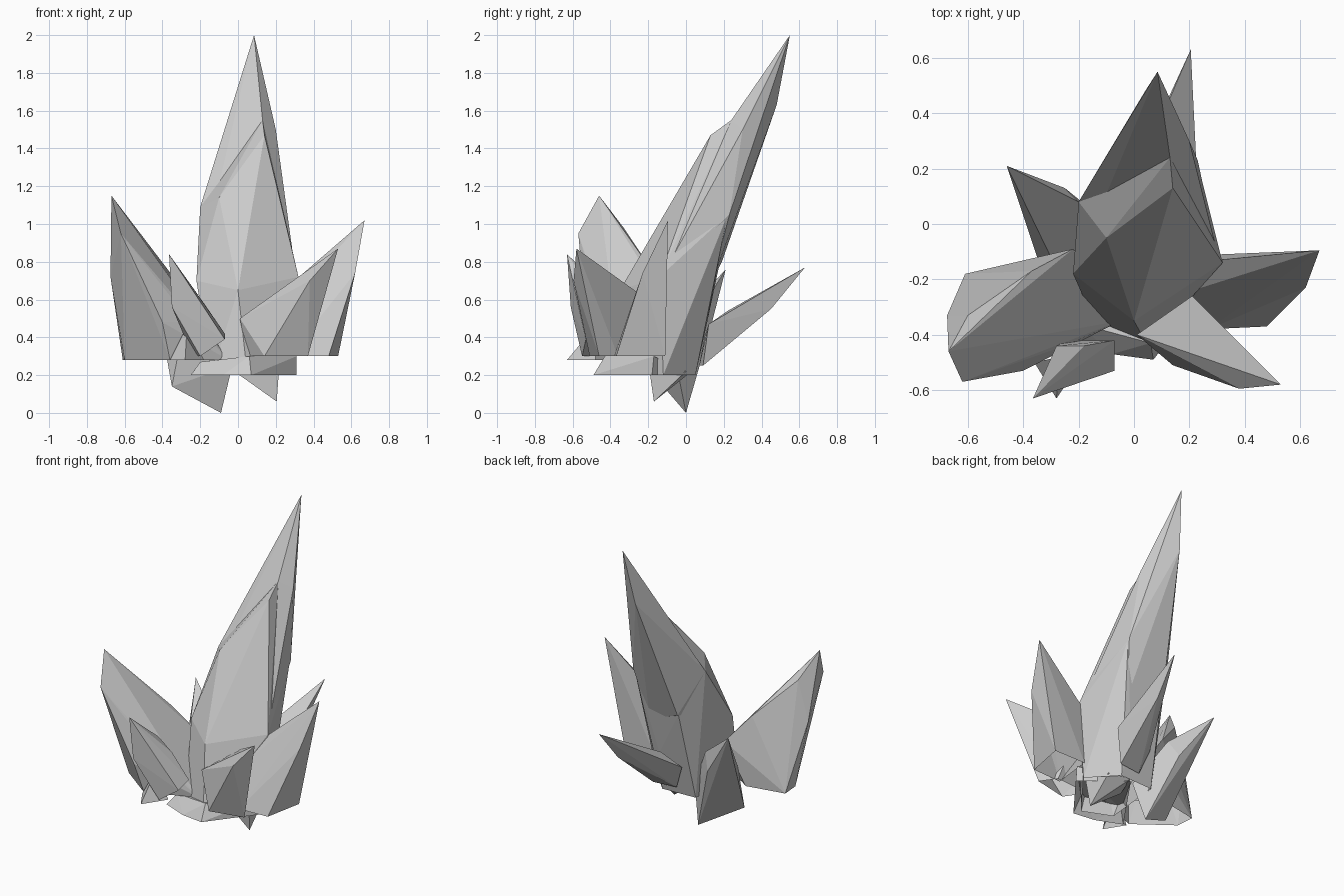
import bpy
import bmesh

# Remove only the default object
default_object = bpy.data.objects.get("Cube")
if default_object is not None:
    bpy.data.objects.remove(default_object, do_unlink=True)

# One plain stone colour for the whole cluster
stone = bpy.data.materials.new("light_grey_stone")
stone.use_nodes = True
stone_colour = (.6, .6, .6, 1)
stone.diffuse_color = stone_colour
for node in stone.node_tree.nodes:
    if node.type == "BSDF_PRINCIPLED":
        node.inputs["Base Color"].default_value = stone_colour


def crystal(name, tip, shoulders, foot_height, foot):
    """Faceted shell: a point, irregular shoulder corners and an open flat foot."""
    corners = [tip]
    corners.extend(shoulders)
    corners.extend((x, y, foot_height) for x, y in foot)

    shard = bmesh.new()
    for corner in corners:
        shard.verts.new(corner)
    hull = bmesh.ops.convex_hull(shard, input=shard.verts[:])

    # Drop corners swallowed by the hull and face everything outward
    inside = {item for item in hull["geom_interior"] + hull["geom_unused"]
              if isinstance(item, bmesh.types.BMVert)}
    bmesh.ops.delete(shard, geom=list(inside), context="VERTS")
    bmesh.ops.recalc_face_normals(shard, faces=shard.faces[:])

    # Open the flat foot
    soles = [face for face in shard.faces
             if all(abs(v.co.z - foot_height) < .001 for v in face.verts)]
    bmesh.ops.delete(shard, geom=soles, context="FACES")

    mesh = bpy.data.meshes.new(name)
    shard.to_mesh(mesh)
    shard.free()
    mesh.materials.append(stone)
    part = bpy.data.objects.new(name, mesh)
    bpy.context.collection.objects.link(part)


# Tall central spire, leaning backwards
crystal(
    "main_spire",
    tip=(.085, .55, 2),
    shoulders=[
        (.04, .48, 1.63), (.13, .24, 1.55), (.2, .3, 1.5),
        (-.2, .08, 1.09), (.23, .23, 1.05), (-.07, .19, .8),
    ],
    foot_height=.7,
    foot=[(.31, -.14), (-.22, -.18), (.17, .14)],
)

# Thick body in front of the spire, with a slanted cut top
crystal(
    "main_body",
    tip=(.13, .24, 1.55),
    shoulders=[
        (.14, .13, 1.47), (-.2, .08, 1.09), (-.1, -.05, 1.14),
        (.23, .22, 1.05), (.32, -.14, .72), (-.22, -.18, .7),
        (-.07, .18, .8), (0, -.35, .65), (.12, .11, .47),
    ],
    foot_height=.2,
    foot=[(.3, -.12), (.05, -.44), (-.14, -.36), (-.1, .04), (.14, .05)],
)

# Broad crystal on the negative x side
crystal(
    "broad_side_crystal",
    tip=(-.67, -.46, 1.15),
    shoulders=[
        (-.62, -.57, .95), (-.675, -.33, .72), (-.6, -.33, .98),
        (-.37, -.17, .74), (-.22, -.09, .56), (-.25, -.44, .48),
        (-.4, -.53, .48),
    ],
    foot_height=.28,
    foot=[(-.61, -.18), (-.35, -.13), (-.05, -.35), (-.36, -.48), (-.6, -.3)],
)

# Small spur at the foot of the broad crystal
crystal(
    "front_spur",
    tip=(-.27, -.48, .46),
    shoulders=[],
    foot_height=.28,
    foot=[(-.28, -.63), (-.36, -.5), (-.18, -.48)],
)

# Slim crystal at the front
crystal(
    "slim_front_crystal",
    tip=(-.365, -.63, .84),
    shoulders=[
        (-.35, -.61, .56), (-.28, -.44, .66), (-.18, -.44, .58),
        (-.07, -.42, .42), (-.07, -.53, .39),
    ],
    foot_height=.3,
    foot=[(-.2, -.55), (-.24, -.42)],
)

# Short crystal at the front, pointing towards positive x
crystal(
    "short_front_crystal",
    tip=(.53, -.58, .87),
    shoulders=[
        (.01, -.4, .5), (.21, -.26, .64), (.25, -.42, .59), (.38, -.595, .7),
    ],
    foot_height=.3,
    foot=[(.14, -.51), (.37, -.46), (.3, -.36), (.05, -.38)],
)

# Wide crystal on the positive x side
crystal(
    "wide_side_crystal",
    tip=(.67, -.095, 1.02),
    shoulders=[(.62, -.23, .74), (.18, -.25, .5), (.3, -.13, .7)],
    foot_height=.3,
    foot=[(.48, -.37), (.53, -.11), (.27, -.38), (.3, -.11)],
)

# Low crystal reaching out behind
crystal(
    "rear_crystal",
    tip=(.205, .63, .77),
    shoulders=[
        (.19, .45, .55), (-.04, .1, .41), (.03, .22, .54), (.23, .12, .47),
    ],
    foot_height=.25,
    foot=[(.18, .09), (.02, .07)],
)

# Rear side crystal that ends in the lowest point of the cluster
crystal(
    "rear_side_crystal",
    tip=(-.46, .21, .76),
    shoulders=[
        (-.25, .13, .45), (-.2, .08, .55), (-.35, -.12, .14),
        (-.3, -.12, .4), (-.03, -.05, .25),
    ],
    foot_height=0,
    foot=[(-.09, 0)],
)

# Small root hanging below the cluster, pointing down
crystal(
    "root_shard",
    tip=(.205, -.17, .06),
    shoulders=[(.22, -.2, .27)],
    foot_height=.22,
    foot=[(-.02, -.15), (.2, 0), (.05, .03)],
)

# Low slab joining the crystals
crystal(
    "base_slab",
    tip=(-.2, -.36, .27),
    shoulders=[(.31, -.17, .3), (.06, -.43, .3)],
    foot_height=.2,
    foot=[(-.25, -.4), (-.08, -.47), (.07, -.49), (.31, -.18), (.05, .03)],
)
